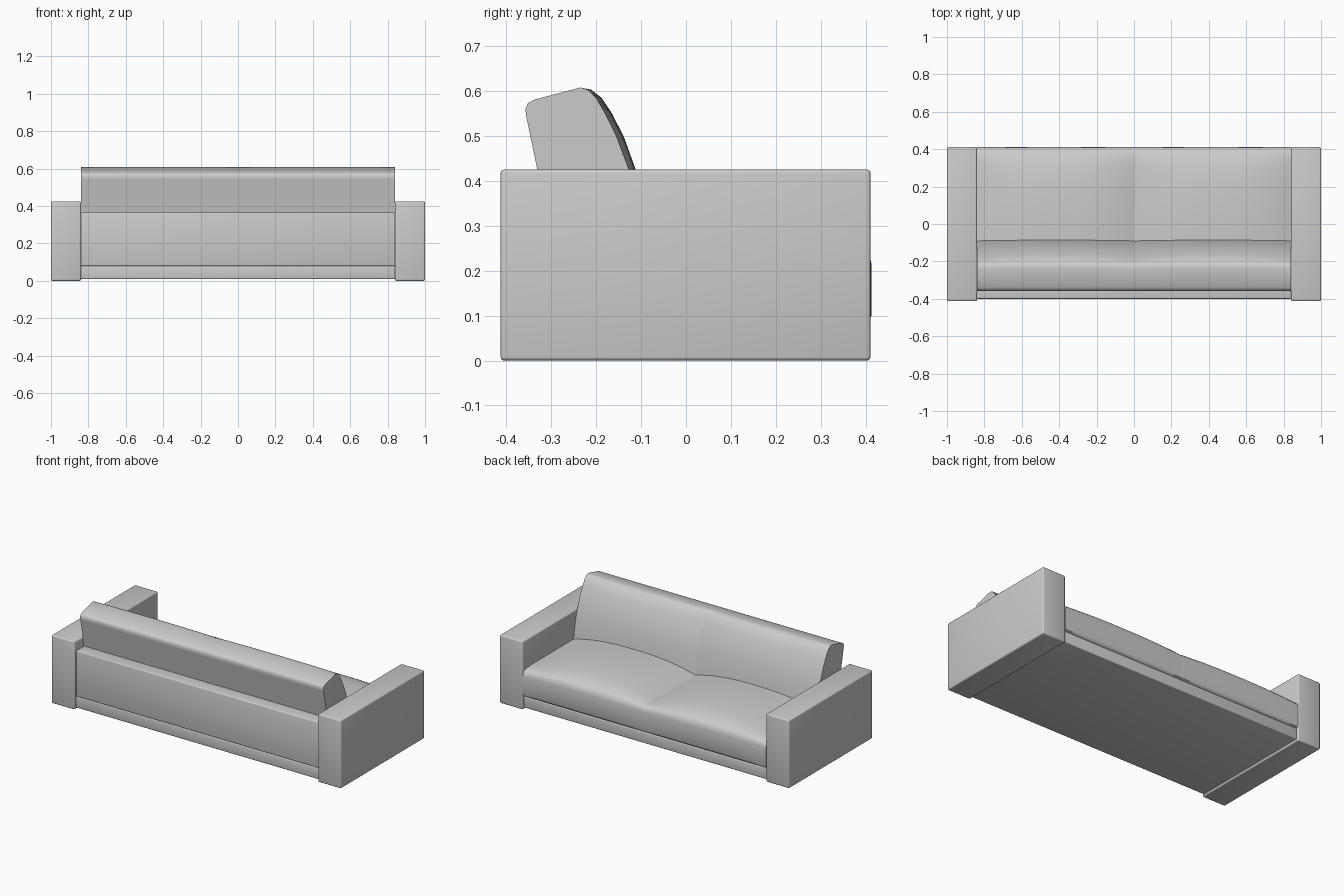
import bpy, bmesh, math

if "Cube" in bpy.data.objects:
    bpy.data.objects.remove(bpy.data.objects["Cube"])


def finish(ob, angle=35):
    bpy.context.view_layer.objects.active = ob
    ob.select_set(True)
    bpy.ops.object.shade_smooth_by_angle(angle=math.radians(angle))
    ob.select_set(False)


def box(name, lo, hi, bevel):
    bm = bmesh.new()
    bmesh.ops.create_cube(bm, size=1)
    for v in bm.verts:
        v.co = [a + (b - a) * (c + 0.5) for a, b, c in zip(lo, hi, v.co)]
    bmesh.ops.bevel(bm, geom=bm.edges[:], offset=bevel, segments=3,
                    profile=0.5, affect='EDGES')
    me = bpy.data.meshes.new(name)
    bm.to_mesh(me)
    bm.free()
    ob = bpy.data.objects.new(name, me)
    bpy.context.collection.objects.link(ob)
    finish(ob)
    return ob


def cushion(name, x0, x1, profile, steps=20):
    """Loft a side profile of (y, z, bulge_y, bulge_z) along x, puffed mid-way."""
    bm = bmesh.new()
    rings = []
    for i in range(steps + 1):
        t = -math.cos(math.pi * i / steps)
        puff = 1 - abs(t) ** 2.5
        x = (x0 + x1) / 2 + t * (x1 - x0) / 2
        rings.append([bm.verts.new((x, y + by * puff, z + bz * puff))
                      for y, z, by, bz in profile])
    n = len(profile)
    for a, b in zip(rings, rings[1:]):
        for j in range(n):
            k = (j + 1) % n
            bm.faces.new((a[j], a[k], b[k], b[j]))
    bm.faces.new(rings[0])
    bm.faces.new(rings[-1])
    bmesh.ops.recalc_face_normals(bm, faces=bm.faces[:])
    me = bpy.data.meshes.new(name)
    bm.to_mesh(me)
    bm.free()
    ob = bpy.data.objects.new(name, me)
    bpy.context.collection.objects.link(ob)
    finish(ob, 40)
    return ob


# Base plinth and low back panel
box("base", (-0.84, -0.40, 0.01), (0.84, 0.40, 0.08), 0.005)
box("back_panel", (-0.84, -0.40, 0.08), (0.84, -0.30, 0.365), 0.006)

# Side profiles: y, z, puff in y, puff in z
seat_profile = [
    (-0.30, 0.08, 0, 0), (0.395, 0.08, 0, 0), (0.407, 0.087, 0, 0),
    (0.411, 0.10, 0.002, 0), (0.411, 0.21, 0.002, 0.005),
    (0.407, 0.228, 0.001, 0.01), (0.395, 0.24, 0, 0.015),
    (0.37, 0.247, 0, 0.022), (0.32, 0.25, 0, 0.034),
    (0.25, 0.25, 0, 0.044), (0.15, 0.25, 0, 0.051),
    (0.03, 0.25, 0, 0.052), (-0.10, 0.25, 0, 0.05), (-0.30, 0.25, 0, 0.04),
]
back_profile = [
    (-0.30, 0.22, 0, 0), (-0.33, 0.42, 0, 0), (-0.355, 0.54, 0, 0),
    (-0.358, 0.56, 0, 0), (-0.352, 0.573, 0, 0), (-0.338, 0.581, 0, 0),
    (-0.235, 0.608, 0, 0), (-0.217, 0.602, 0.006, 0.001),
    (-0.199, 0.583, 0.011, 0.002), (-0.180, 0.55, 0.014, 0.002),
    (-0.155, 0.50, 0.016, 0), (-0.127, 0.425, 0.015, 0),
    (-0.108, 0.35, 0.014, 0), (-0.090, 0.25, 0.012, 0), (-0.085, 0.22, 0.01, 0),
]

for side, s in (("left", -1), ("right", 1)):
    # Armrests
    x0, x1 = sorted((s * 0.84, s * 1.0))
    box("arm_" + side, (x0, -0.413, 0.0), (x1, 0.411, 0.425), 0.008)
    # Seat and back cushions
    x0, x1 = sorted((0.0, s * 0.84))
    cushion("seat_cushion_" + side, x0, x1, seat_profile)
    cushion("back_cushion_" + side, x0, x1, back_profile)
